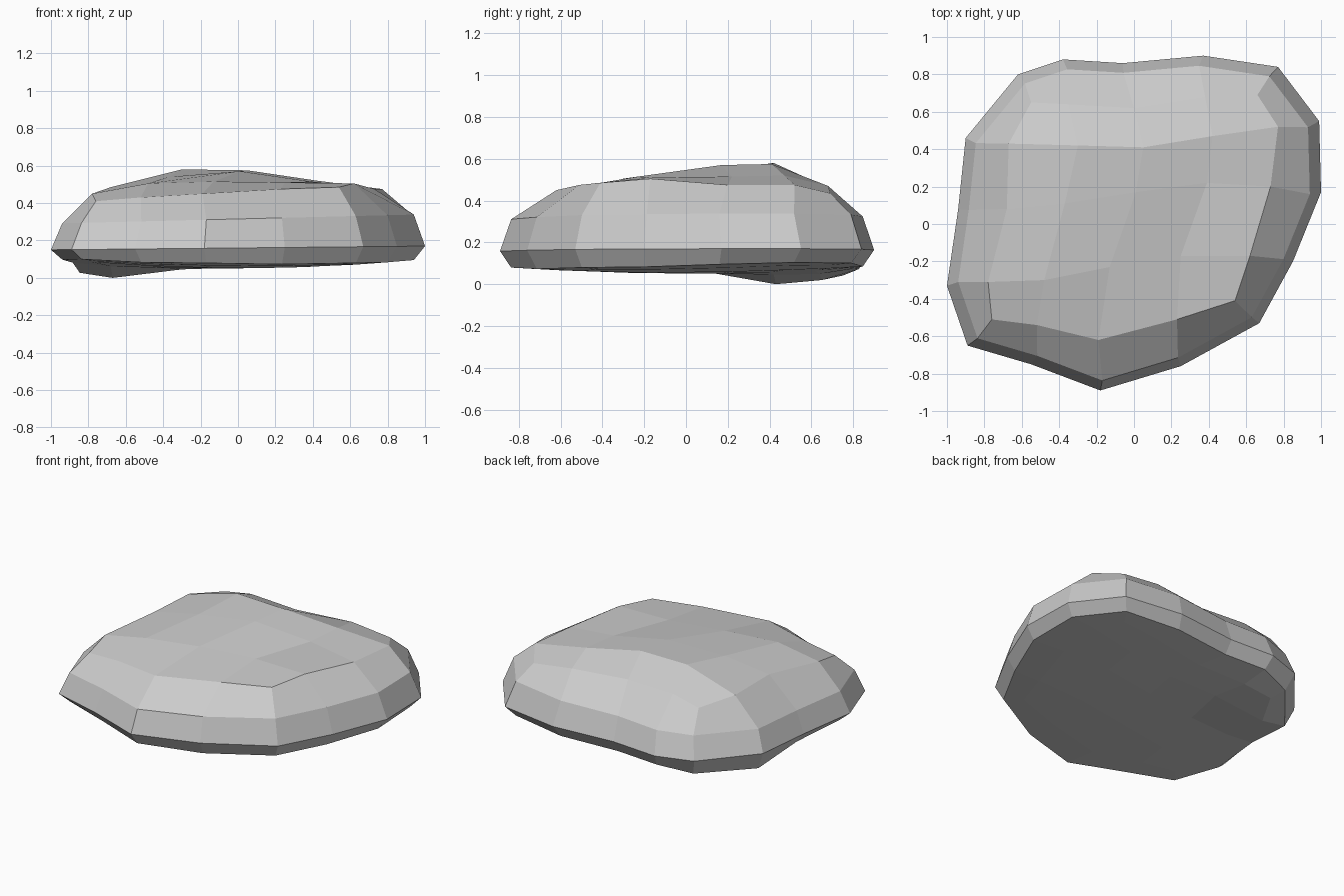
import bpy, bmesh
from math import exp

if "Cube" in bpy.data.objects:
    bpy.data.objects.remove(bpy.data.objects["Cube"])

# Widest outline of the stone, counter-clockwise from the front-left corner
OUTLINE = [(-.89, -.65), (-.55, -.75), (-.18, -.89), (.25, -.76),
           (.67, -.53), (.85, -.20), (1.0, .17), (.99, .55),
           (.77, .84), (.37, .90), (-.06, .86), (-.38, .88),
           (-.62, .80), (-.90, .46), (-.94, .08), (-1.0, -.33)]

# Gently domed 5 x 5 crown, rows from front to back
CROWN = [
    [(-.76, -.51, .41), (-.52, -.54, .43), (-.19, -.62, .45), (.23, -.51, .475), (.54, -.41, .485)],
    [(-.78, -.31, .45), (-.48, -.30, .505), (-.13, -.23, .515), (.25, -.17, .51), (.62, -.17, .505)],
    [(-.68, .08, .485), (-.37, .11, .54), (.01, .17, .57), (.39, .22, .515), (.73, .20, .475)],
    [(-.67, .43, .475), (-.30, .42, .58), (.05, .41, .575), (.42, .47, .52), (.77, .52, .475)],
    [(-.55, .65, .44), (-.35, .64, .48), (0, .62, .475), (.38, .68, .47), (.66, .69, .435)],
]


def under_z(x, y):
    """Shallow underside with a sagging lump at the back left."""
    sag = .09 * exp(-((x + .70) ** 2 + (y - .53) ** 2) / .1)
    return max(0, .05 + .05 * x * x + .04 * y * y - sag)


bm = bmesh.new()


def ring(scale, height):
    return [bm.verts.new((x * scale, y * scale, height(x * scale, y * scale)))
            for x, y in OUTLINE]


def patch(rows):
    """Fill a 5 x 5 grid with quads and return its border loop."""
    g = [[bm.verts.new(p) for p in row] for row in rows]
    for j in range(4):
        for i in range(4):
            bm.faces.new((g[j][i], g[j][i + 1], g[j + 1][i + 1], g[j + 1][i]))
    return (g[0][:4] + [g[j][4] for j in range(4)]
            + g[4][:0:-1] + [g[j][0] for j in range(4, 0, -1)])


# Crown, shoulder, widest edge, lower edge and underside
loops = [
    patch(CROWN),
    ring(.94, lambda x, y: .315 + .025 * x),
    ring(1, lambda x, y: .16 + .01 * x),
    ring(.94, under_z),
    patch([[(x, y, under_z(x, y)) for x, y, _ in row] for row in CROWN]),
]
for a, b in zip(loops, loops[1:]):
    for k in range(16):
        n = (k + 1) % 16
        bm.faces.new((a[k], b[k], b[n], a[n]))

bmesh.ops.recalc_face_normals(bm, faces=bm.faces)
mesh = bpy.data.meshes.new("flat_stone")
bm.to_mesh(mesh)
bm.free()
bpy.context.collection.objects.link(bpy.data.objects.new("flat_stone", mesh))
